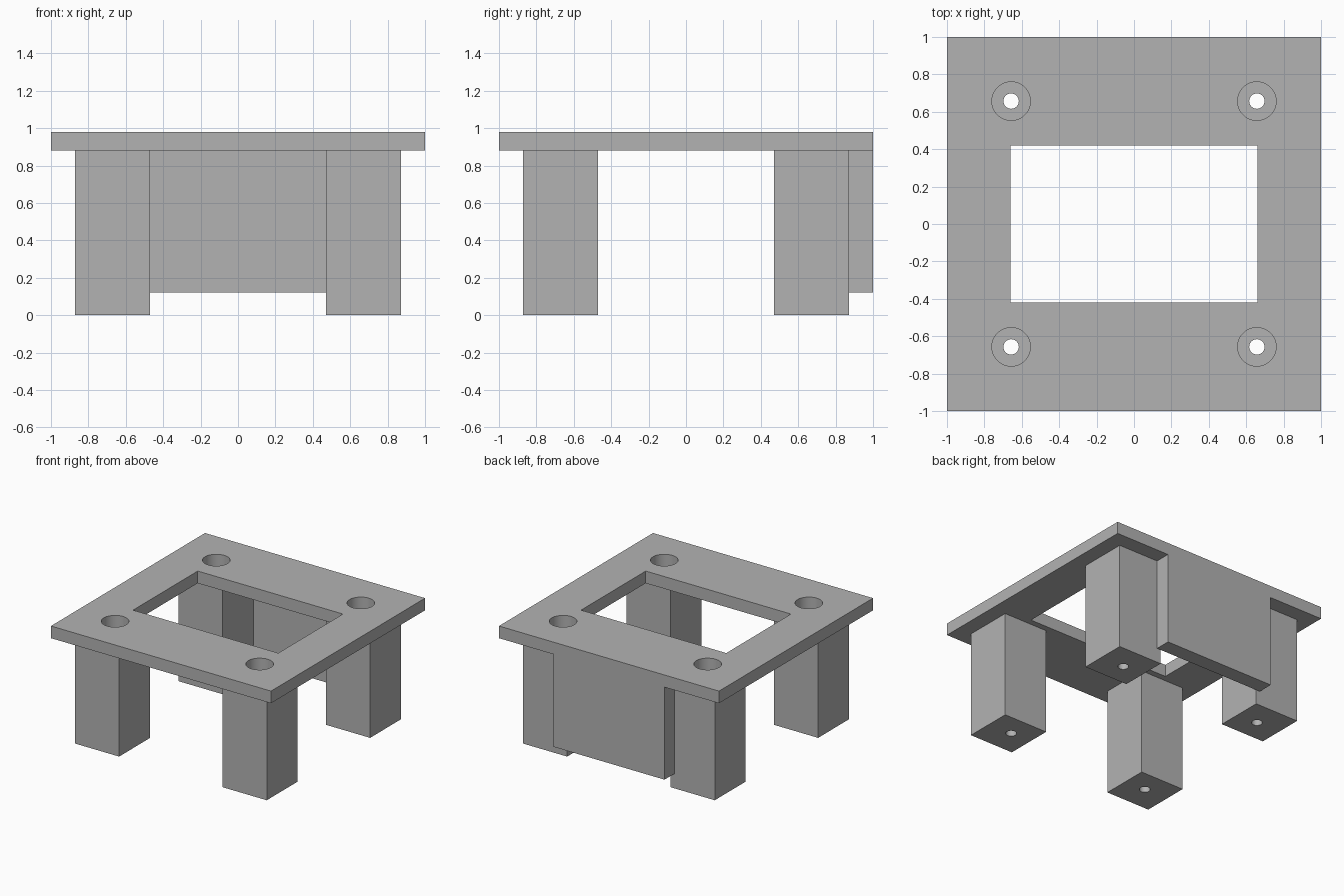
import bpy
import math

default_cube = bpy.data.objects.get("Cube")
if default_cube:
    bpy.data.objects.remove(default_cube, do_unlink=True)

# Main dimensions
TOP, PLATE_BOTTOM = 0.98, 0.88
LEG_IN, LEG_OUT = 0.47, 0.872
HOLE = 0.657
BORE_R, SCREW_R, BORE_FLOOR = 0.103, 0.041, 0.1

GREY = (0.45, 0.45, 0.45, 1.0)
grey = bpy.data.materials.new("plain grey")
grey.use_nodes = True
grey.diffuse_color = GREY
shader = next(n for n in grey.node_tree.nodes if n.type == "BSDF_PRINCIPLED")
shader.inputs["Base Color"].default_value = GREY


def box(name, x, y, z):
    """Box from (min, max) ranges on each axis."""
    ranges = (x, y, z)
    bpy.ops.mesh.primitive_cube_add(size=1, location=[(a + b) / 2 for a, b in ranges])
    obj = bpy.context.object
    obj.name = name
    obj.scale = [b - a for a, b in ranges]
    bpy.ops.object.transform_apply(location=True, rotation=False, scale=True)
    obj.data.materials.append(grey)
    return obj


def cylinder(radius, x, y, z0, z1):
    bpy.ops.mesh.primitive_cylinder_add(
        vertices=48, radius=radius, depth=z1 - z0, location=(x, y, (z0 + z1) / 2))
    obj = bpy.context.object
    obj.data.materials.append(grey)
    return obj


def cut(target, cutter):
    """Subtract the cutter, then discard it."""
    cutter.hide_render = True
    mod = target.modifiers.new("cut", "BOOLEAN")
    mod.operation = "DIFFERENCE"
    mod.solver = "EXACT"
    mod.object = cutter
    bpy.context.view_layer.objects.active = target
    bpy.ops.object.modifier_apply(modifier=mod.name)
    bpy.data.objects.remove(cutter, do_unlink=True)


def smooth(obj):
    bpy.ops.object.select_all(action="DESELECT")
    obj.select_set(True)
    bpy.context.view_layer.objects.active = obj
    bpy.ops.object.shade_smooth_by_angle(angle=math.radians(30))


# Top plate with a rectangular opening
plate = box("top_plate", (-1, 1), (-1, 1), (PLATE_BOTTOM, TOP))
cut(plate, box("opening", (-0.66, 0.66), (-0.42, 0.42), (0.5, 1.5)))

# Four legs, each counterbored from the top with a screw hole through the foot
for side, sx in (("left", 1), ("right", -1)):
    for end, sy in (("front", -1), ("back", 1)):
        leg = box(f"{end}_{side}_leg",
                  sorted((sx * LEG_IN, sx * LEG_OUT)),
                  sorted((sy * LEG_IN, sy * LEG_OUT)),
                  (0, PLATE_BOTTOM))
        hx, hy = sx * HOLE, sy * HOLE
        cut(plate, cylinder(BORE_R, hx, hy, 0.5, 1.5))
        cut(leg, cylinder(BORE_R, hx, hy, BORE_FLOOR, 1.5))
        cut(leg, cylinder(SCREW_R, hx, hy, -0.5, 0.5))
        smooth(leg)
smooth(plate)

# Back panel hanging flush with the rear edge of the plate
box("back_panel", (-0.505, 0.505), (LEG_OUT, 1), (0.12, PLATE_BOTTOM))
